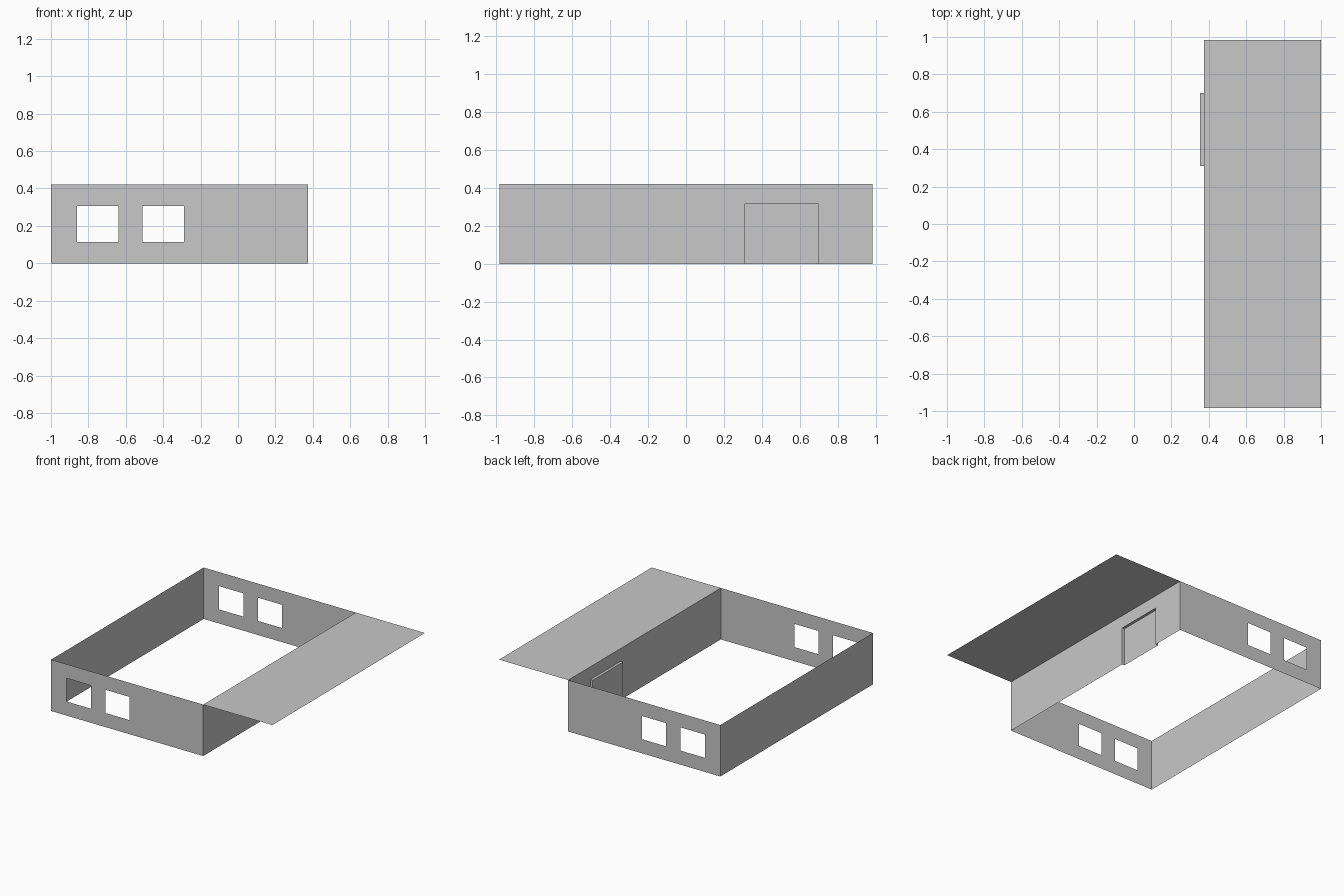
import bpy
import bmesh

cube = bpy.data.objects.get("Cube")
if cube:
    bpy.data.objects.remove(cube, do_unlink=True)

# Overall dimensions
LEFT, RIGHT, EAVE = -1.0, 0.375, 1.0
DEPTH, HEIGHT = 0.985, 0.42
WINDOWS = [(-0.86, -0.64), (-0.51, -0.29)]
SILL, HEAD = 0.115, 0.305
DOOR_A, DOOR_B, DOOR_TOP, DOOR_X = 0.31, 0.70, 0.315, 0.353

grey = bpy.data.materials.new("plain grey")
grey.use_nodes = True
colour = (0.58, 0.58, 0.58, 1)
grey.diffuse_color = colour
grey.node_tree.nodes["Principled BSDF"].inputs["Base Color"].default_value = colour


def make_sheet(name, us, vs, place, holes=()):
    """Thin sheet cut along the lines us and vs, leaving out the hole cells."""
    bm = bmesh.new()
    grid = [[bm.verts.new(place(u, v)) for v in vs] for u in us]
    for i in range(len(us) - 1):
        for j in range(len(vs) - 1):
            if (i, j) not in holes:
                bm.faces.new((grid[i][j], grid[i + 1][j],
                              grid[i + 1][j + 1], grid[i][j + 1]))
    mesh = bpy.data.meshes.new(name)
    bm.to_mesh(mesh)
    bm.free()
    mesh.materials.append(grey)
    obj = bpy.data.objects.new(name, mesh)
    bpy.context.collection.objects.link(obj)
    return obj


# Front and back walls, each with two window openings
columns = [LEFT, *WINDOWS[0], *WINDOWS[1], RIGHT]
rows = [0, SILL, HEAD, HEIGHT]
openings = {(1, 1), (3, 1)}
make_sheet("front_wall", columns, rows, lambda x, z: (x, -DEPTH, z), openings)
make_sheet("back_wall", columns[::-1], rows, lambda x, z: (x, DEPTH, z), openings)

# Plain side wall
make_sheet("right_wall", [DEPTH, -DEPTH], [0, HEIGHT], lambda y, z: (LEFT, y, z))

# Side wall with a doorway
make_sheet("door_wall", [-DEPTH, DOOR_A, DOOR_B, DEPTH], [0, DOOR_TOP, HEIGHT],
           lambda y, z: (RIGHT, y, z), {(1, 0)})

# Door set back from the wall, with its jambs and lintel
make_sheet("door", [DOOR_A, DOOR_B], [0, DOOR_TOP], lambda y, z: (DOOR_X, y, z))
make_sheet("door_jamb_front", [RIGHT, DOOR_X], [0, DOOR_TOP],
           lambda x, z: (x, DOOR_A, z))
make_sheet("door_jamb_back", [DOOR_X, RIGHT], [0, DOOR_TOP],
           lambda x, z: (x, DOOR_B, z))
make_sheet("door_lintel", [RIGHT, DOOR_X], [DOOR_A, DOOR_B],
           lambda x, y: (x, y, DOOR_TOP))

# Flat canopy reaching out from the top of the door wall
make_sheet("canopy", [RIGHT, EAVE], [-DEPTH, DEPTH], lambda x, y: (x, y, HEIGHT))
